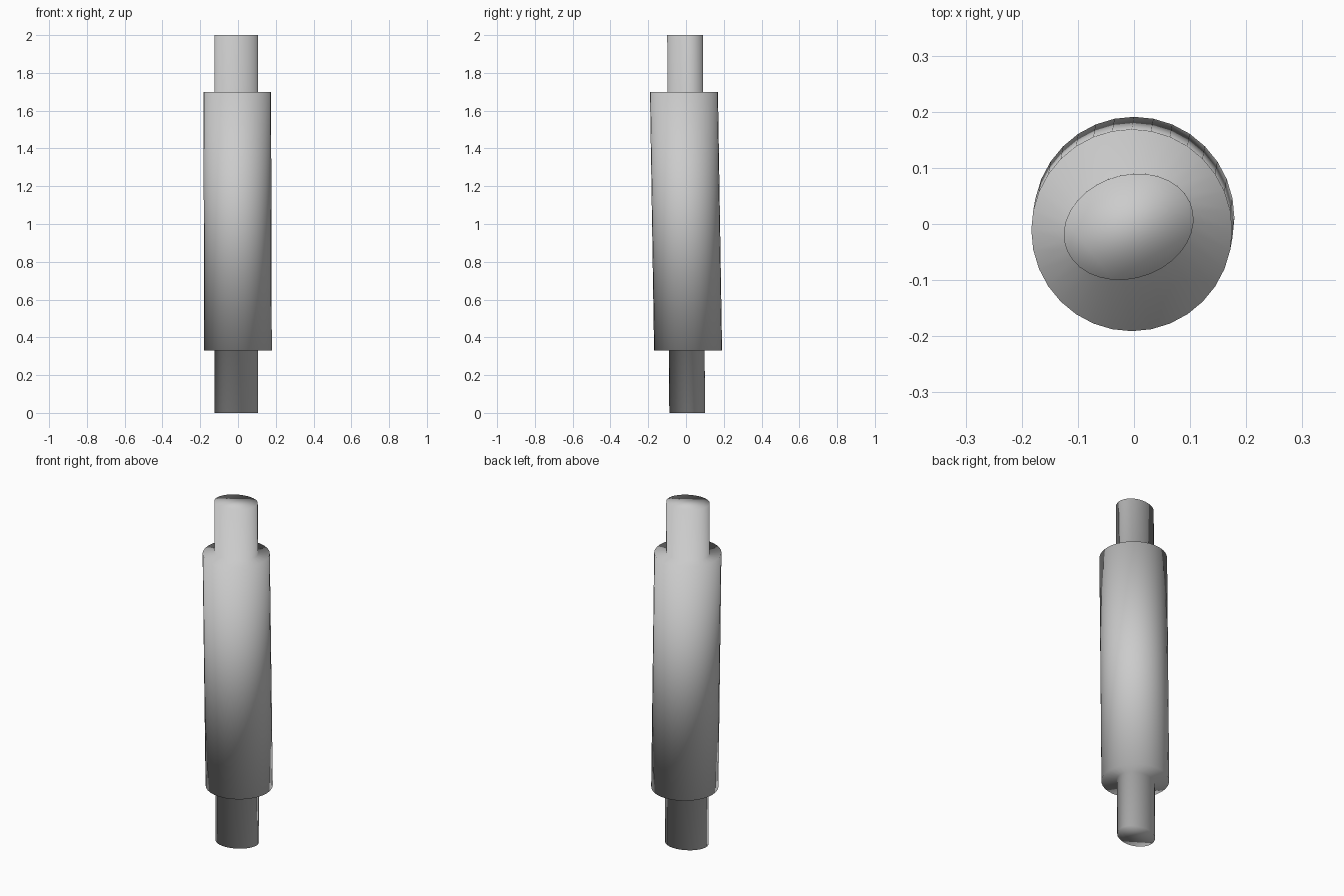
import bpy, bmesh
from math import cos, sin, pi, radians

if "Cube" in bpy.data.objects:
    bpy.data.objects.remove(bpy.data.objects["Cube"])

SIDES = 32
bm = bmesh.new()


def ring(cx, cy, z, a, b, turn=0.0):
    """Elliptical ring of vertices, long axis turned about z."""
    t, verts = radians(turn), []
    for i in range(SIDES):
        p = 2 * pi * i / SIDES - t
        u, v = a * cos(p), b * sin(p)
        verts.append(bm.verts.new((cx + u * cos(t) - v * sin(t),
                                   cy + u * sin(t) + v * cos(t), z)))
    return verts


def pin(z):
    return ring(-0.0095, 0.006 - 0.0055 * z, z, 0.118, 0.092, 18)


# Oval pins at both ends, thick slightly leaning round body between them
rings = [pin(0.0), pin(0.33),
         ring(0.0, 0.011, 0.33, 0.179, 0.180),
         ring(-0.004, -0.011, 1.70, 0.179, 0.180),
         pin(1.70), pin(2.0)]
for lo, hi in zip(rings, rings[1:]):
    for i in range(SIDES):
        j = (i + 1) % SIDES
        bm.faces.new((lo[i], lo[j], hi[j], hi[i]))

# End caps
bm.faces.new(rings[0][::-1])
bm.faces.new(rings[-1])
for f in bm.faces:
    f.smooth = True
bmesh.ops.recalc_face_normals(bm, faces=bm.faces)

mesh = bpy.data.meshes.new("roller_with_pins")
bm.to_mesh(mesh)
bm.free()
bpy.context.collection.objects.link(bpy.data.objects.new("roller_with_pins", mesh))
